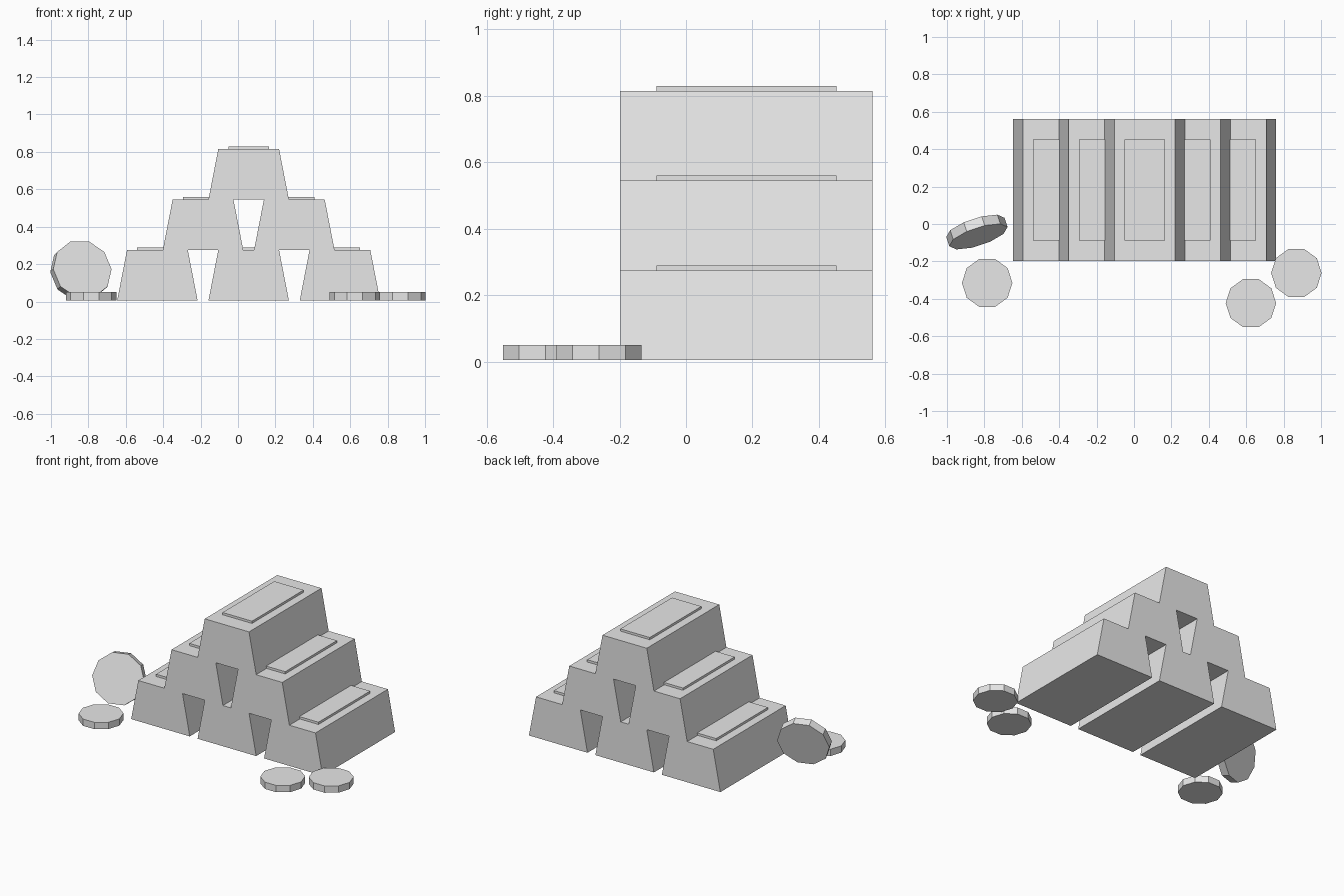
import bpy
import bmesh
from math import radians
from mathutils import Matrix

old = bpy.data.objects.get("Cube")
if old:
    bpy.data.objects.remove(old, do_unlink=True)

# One plain grey for everything
grey = bpy.data.materials.new("plain grey")
grey.use_nodes = True
colour = (0.8, 0.8, 0.8, 1)
grey.diffuse_color = colour
grey.node_tree.nodes["Principled BSDF"].inputs["Base Color"].default_value = colour


def add_object(name, bm):
    mesh = bpy.data.meshes.new(name)
    bm.to_mesh(mesh)
    bm.free()
    mesh.materials.append(grey)
    obj = bpy.data.objects.new(name, mesh)
    bpy.context.collection.objects.link(obj)
    return obj


def add_block(name, x, y, z, bottom, top, depth, height):
    """Box standing on z whose left and right sides may lean inwards."""
    bm = bmesh.new()
    bmesh.ops.create_cube(bm, size=1)
    for v in bm.verts:
        width = top if v.co.z > 0 else bottom
        v.co = (x + v.co.x * width, y + v.co.y * depth, z + (v.co.z + 0.5) * height)
    return add_object(name, bm)


def add_coin(name, centre, radius, thickness, lean=0, turn=0):
    """Ten-sided disc with one corner pointing to its own +y."""
    bm = bmesh.new()
    spin = Matrix.Rotation(radians(90), 4, 'Z')
    bmesh.ops.create_cone(bm, cap_ends=True, segments=10, radius1=radius,
                          radius2=radius, depth=thickness, matrix=spin)
    obj = add_object(name, bm)
    obj.location = centre
    obj.rotation_euler = (radians(lean), 0, radians(turn))
    return obj


# Pyramid of ingots, each with a raised panel on top
BASE, HEIGHT, STEP, MIDDLE = 0.005, 0.27, 0.488, 0.057
for row, count in enumerate((3, 2, 1)):
    z = BASE + row * HEIGHT
    for i in range(count):
        x = MIDDLE + (i - (count - 1) / 2) * STEP
        tag = f"row{row + 1}_{i + 1}"
        add_block(f"ingot_{tag}", x, 0.182, z, 0.43, 0.325, 0.76, HEIGHT)
        add_block(f"ingot_panel_{tag}", x, 0.182, z + HEIGHT - 0.005,
                  0.216, 0.216, 0.542, 0.02)

# Coins lying on the ground
for i, (x, y) in enumerate(((-0.785, -0.315), (0.625, -0.423), (0.868, -0.262))):
    add_coin(f"flat_coin_{i + 1}", (x, y, 0.028), 0.135, 0.045)

# Larger coin standing up and leaning back
add_coin("leaning_coin", (-0.84, -0.043, 0.165), 0.164, 0.054, lean=73, turn=18.3)
